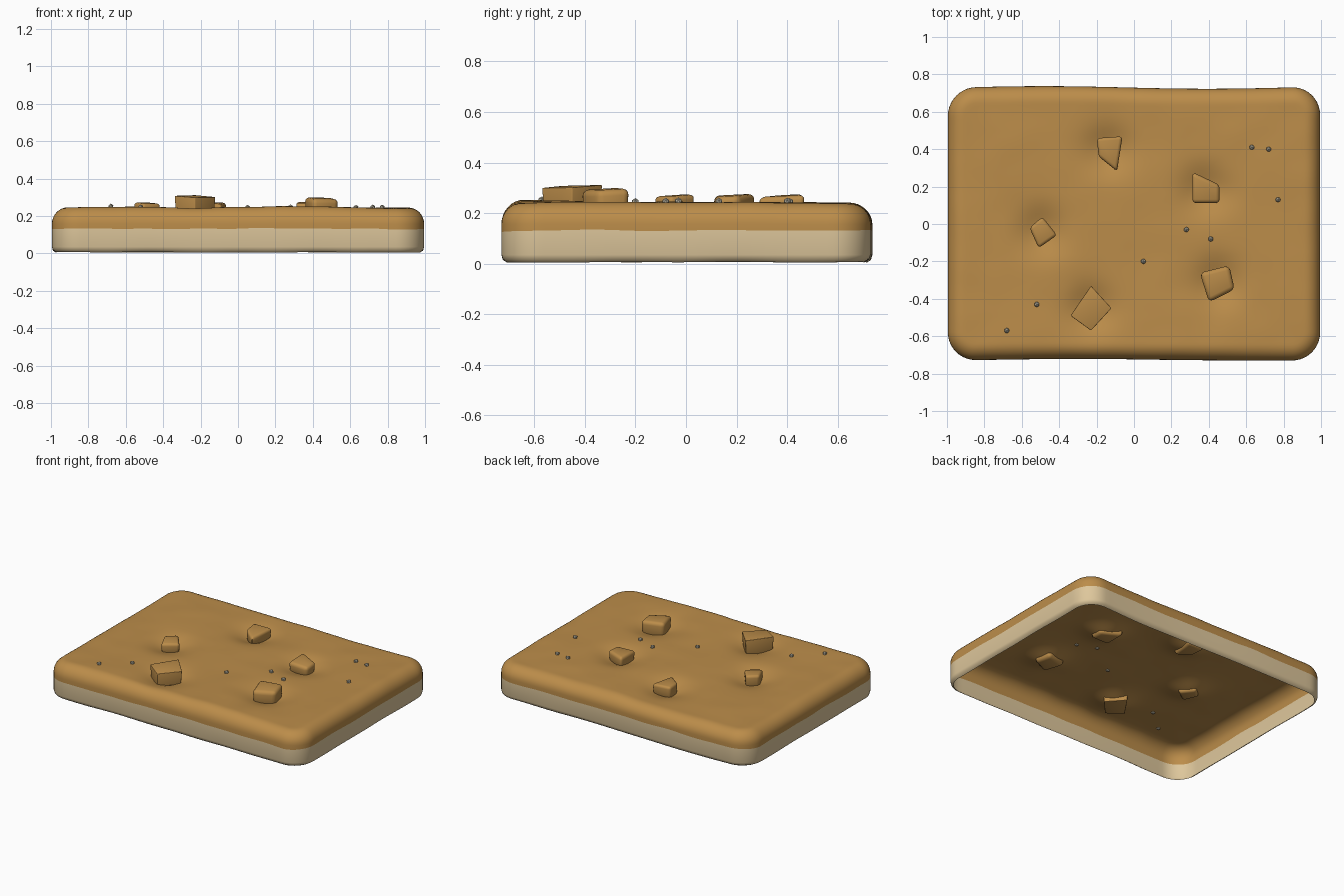
import bpy, bmesh, math
from mathutils import Vector, noise

if "Cube" in bpy.data.objects:
    bpy.data.objects.remove(bpy.data.objects["Cube"])


def material(name, color):
    m = bpy.data.materials.new(name)
    m.use_nodes = True
    m.diffuse_color = (*color, 1)
    m.node_tree.nodes["Principled BSDF"].inputs["Base Color"].default_value = (*color, 1)
    return m


soil = material("brown soil", (0.5, 0.265, 0.068))
sand = material("pale sand", (0.73, 0.57, 0.33))
grit = material("grey grit", (0.5, 0.46, 0.36))


def finish(bm, name, mats, angle=40):
    mesh = bpy.data.meshes.new(name)
    bmesh.ops.recalc_face_normals(bm, faces=bm.faces[:])
    bm.to_mesh(mesh)
    bm.free()
    for m in mats:
        mesh.materials.append(m)
    obj = bpy.data.objects.new(name, mesh)
    bpy.context.collection.objects.link(obj)
    bpy.ops.object.select_all(action="DESELECT")
    obj.select_set(True)
    bpy.context.view_layer.objects.active = obj
    bpy.ops.object.shade_smooth_by_angle(angle=math.radians(angle))
    return obj


# Stones: outline seen from above, top height, rounding
stones = {
    "stone_back": ([(-.2, .46), (-.06, .47), (-.09, .28), (-.19, .36)], .27, .018),
    "stone_right": ([(.31, .28), (.46, .21), (.46, .11), (.31, .11)], .27, .022),
    "stone_left": ([(-.49, .04), (-.41, -.06), (-.51, -.13), (-.56, -.02)], .27, .018),
    "stone_front": ([(-.23, -.33), (-.12, -.45), (-.23, -.57), (-.34, -.49)], .305, .004),
    "stone_corner": ([(.35, -.26), (.51, -.22), (.54, -.35), (.4, -.42)], .295, .025),
}


def middle(outline):
    return sum((Vector(p) for p in outline), Vector((0, 0))) / len(outline)


hollows = [middle(s[0]) for s in stones.values()]


def ground_offset(x, y):
    """Gentle undulation, plus a hollow around every stone."""
    z = 0.008 * noise.noise(Vector((x * 2.2, y * 2.2, 3))) - 0.005 * y
    z += 0.003 * noise.noise(Vector((x * 6, y * 6, 8)))
    for c in hollows:
        r = (Vector((x, y)) - c).length
        z -= 0.048 * math.exp(-(r / 0.125) ** 2)
    return z


# Ground slab: an open-bottomed shell of rounded-rectangle rings
HALF_X, HALF_Y, CORNER, TOP, ROUND = 0.995, 0.73, 0.15, 0.242, 0.085


def rounded_rectangle(inset, side=48, arc=10):
    hx, hy, r = HALF_X - inset, HALF_Y - inset, CORNER - inset
    corners = [(1, 1), (-1, 1), (-1, -1), (1, -1)]
    pts = []
    for i, (sx, sy) in enumerate(corners):
        centre = Vector((sx * (hx - r), sy * (hy - r)))
        for k in range(arc + 1):
            a = math.pi / 2 * (i + k / arc)
            pts.append(centre + r * Vector((math.cos(a), math.sin(a))))
        nx, ny = corners[(i + 1) % 4]
        a = math.pi / 2 * (i + 1)
        goal = Vector((nx * (hx - r), ny * (hy - r))) + r * Vector((math.cos(a), math.sin(a)))
        start = pts[-1]
        pts += [start.lerp(goal, k / side) for k in range(1, side)]
    return pts


rings = [(0.022, 0.006, 1), (0.006, 0.016, 1), (0, 0.035, 1), (0, 0.132, 1)]
for k in range(9):
    a = math.pi / 2 * k / 8
    rings.append((ROUND * (1 - math.cos(a)), TOP - ROUND * (1 - math.sin(a)), 1))
rings += [(ROUND, TOP, 1 - k / 45) for k in range(1, 45)]

bm = bmesh.new()
loops = []
for i, (inset, z, scale) in enumerate(rings):
    loop = []
    for p in rounded_rectangle(inset):
        x, y = p * scale
        blend = min(1, max(0, (z - 0.132) / (TOP - 0.132)))
        h = z + blend * ground_offset(x, y)
        if i == 3:
            h += 0.008 * noise.noise(Vector((x * 4, y * 4, 1)))
        elif i < 2:
            h += 0.005 * noise.noise(Vector((x * 3, y * 3, 5)))
        # soft waviness of the long sides
        y += 0.007 * math.sin(3.6 * x + 3.3) * y / HALF_Y if y > 0 else 0.009 * math.exp(-((x + 0.3) / 0.5) ** 2) * -y / HALF_Y
        loop.append(bm.verts.new((x, y, h)))
    loops.append(loop)
for i, (low, high) in enumerate(zip(loops, loops[1:])):
    for k in range(len(low)):
        n = (k + 1) % len(low)
        face = bm.faces.new((low[k], low[n], high[n], high[k]))
        face.material_index = 1 if i < 3 else 0
centre = bm.verts.new((0, 0, TOP + ground_offset(0, 0)))
last = loops[-1]
for k in range(len(last)):
    bm.faces.new((last[k], last[(k + 1) % len(last)], centre))
finish(bm, "ground_slab", [soil, sand], 60)

# Stones resting in the hollows
for name, (outline, top, rounding) in stones.items():
    bm = bmesh.new()
    c = middle(outline)
    lower, upper = [], []
    for p in outline:
        d = Vector(p) - c
        foot = c + d * 0.92
        lower.append(bm.verts.new((*foot, 0.186)))
        upper.append(bm.verts.new((*p, top - 0.04 * d.x + 0.05 * d.y)))
    bm.faces.new(lower[::-1])
    bm.faces.new(upper)
    for k in range(4):
        n = (k + 1) % 4
        bm.faces.new((lower[k], lower[n], upper[n], upper[k]))
    bmesh.ops.bevel(bm, geom=bm.edges[:], offset=rounding, segments=3,
                    profile=0.5, affect="EDGES", clamp_overlap=True)
    finish(bm, name, [soil])

# Scattered pebbles
pebbles = [(-.68, -.57), (-.52, -.43), (.05, -.2), (.28, -.03),
           (.41, -.08), (.77, .13), (.63, .41), (.72, .4)]
for i, (x, y) in enumerate(pebbles):
    bm = bmesh.new()
    bmesh.ops.create_icosphere(bm, subdivisions=1, radius=0.015)
    bmesh.ops.translate(bm, verts=bm.verts[:], vec=(x, y, TOP + 0.004 + ground_offset(x, y)))
    finish(bm, f"pebble_{i + 1}", [grit], 20)
